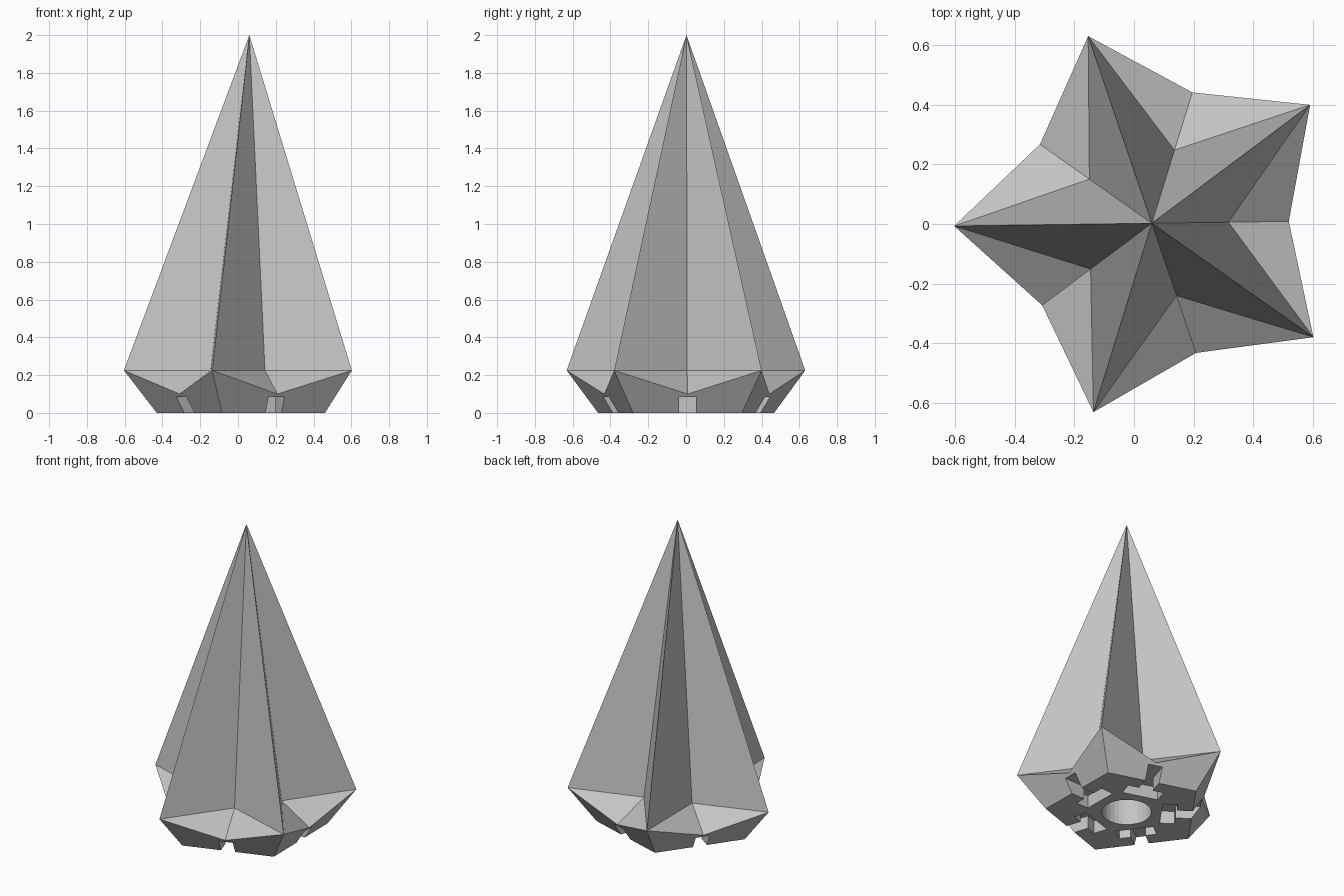
import bpy, bmesh, math
from mathutils import Matrix, Vector

cube = bpy.data.objects.get("Cube")
if cube:
    bpy.data.objects.remove(cube, do_unlink=True)

POINTS = 5
STEP = math.tau / POINTS
TURN = math.radians(0.8)
CENTRE = Vector((0.06, 0.0025, 0))

grey = bpy.data.materials.new("light_grey")
grey.use_nodes = True
colour = (0.55, 0.55, 0.55, 1)
grey.diffuse_color = colour
grey.node_tree.nodes["Principled BSDF"].inputs["Base Color"].default_value = colour


def make_object(name, bm):
    bmesh.ops.recalc_face_normals(bm, faces=bm.faces)
    mesh = bpy.data.meshes.new(name)
    bm.to_mesh(mesh)
    bm.free()
    mesh.materials.append(grey)
    obj = bpy.data.objects.new(name, mesh)
    obj.location = CENTRE
    obj.rotation_euler.z = TURN
    bpy.context.collection.objects.link(obj)
    return obj


def ring(bm, radius, z, offset):
    angles = [(i + offset) * STEP for i in range(POINTS)]
    return [bm.verts.new((radius * math.cos(a), radius * math.sin(a), z)) for a in angles]


# Star-shaped spire standing on a flared pentagonal foot
bm = bmesh.new()
foot = ring(bm, 0.49, 0, 0.5)
tips = ring(bm, 0.664, 0.225, 0.5)
notches = ring(bm, 0.46, 0.1, 1)
valleys = ring(bm, 0.257, 0.225, 1)
apex = bm.verts.new((0, 0, 2))
for i in range(POINTS):
    j = (i + 1) % POINTS
    bm.faces.new((foot[i], foot[j], tips[j], notches[i], tips[i]))
    for tip in (tips[i], tips[j]):
        bm.faces.new((tip, notches[i], valleys[i]))
        bm.faces.new((tip, valleys[i], apex))
bm.faces.new(foot)
spire = make_object("star_spire", bm)

# Cutter: round socket and five T-shaped slots in the underside
bm = bmesh.new()
bmesh.ops.create_cone(bm, cap_ends=True, segments=32, radius1=0.15, radius2=0.15,
                      depth=0.5, matrix=Matrix.Translation((0, 0, 0.05)))
half_t = [(0.21, 0.115), (0.3, 0.115), (0.3, 0.045), (0.55, 0.045)]
profile = half_t + [(x, -y) for x, y in reversed(half_t)]
for i in range(POINTS):
    face = bm.faces.new([bm.verts.new((x, y, -0.1)) for x, y in profile])
    top = bmesh.ops.extrude_face_region(bm, geom=[face])["geom"]
    top_verts = [v for v in top if isinstance(v, bmesh.types.BMVert)]
    bmesh.ops.translate(bm, verts=top_verts, vec=(0, 0, 0.185))
    slot = set(top_verts) | set(face.verts)
    bmesh.ops.rotate(bm, verts=list(slot), matrix=Matrix.Rotation(i * STEP, 3, "Z"))
cutter = make_object("underside_cutter", bm)
cutter.hide_render = True

cut = spire.modifiers.new("underside_cut", "BOOLEAN")
cut.operation = "DIFFERENCE"
cut.solver = "EXACT"
cut.object = cutter
bpy.context.view_layer.objects.active = spire
bpy.ops.object.modifier_apply(modifier=cut.name)
bpy.data.objects.remove(cutter, do_unlink=True)
